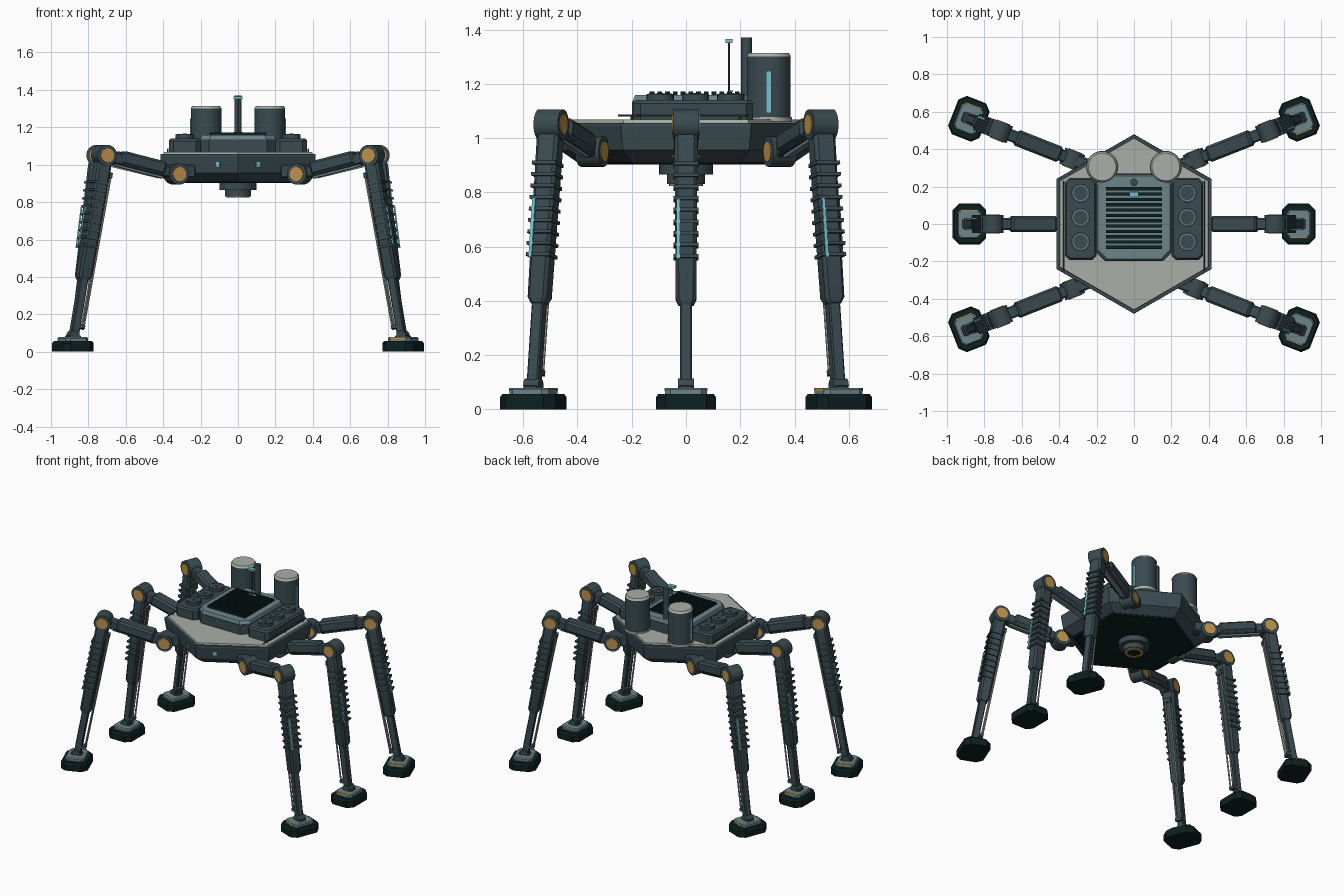
import bpy, bmesh, math
from mathutils import Matrix, Vector

if "Cube" in bpy.data.objects:
    bpy.data.objects.remove(bpy.data.objects["Cube"])

def mat(name, r, g, b):
    m = bpy.data.materials.new(name)
    m.diffuse_color = (r, g, b, 1)
    m.use_nodes = True
    m.node_tree.nodes["Principled BSDF"].inputs["Base Color"].default_value = m.diffuse_color
    return m

SLATE = mat("slate", .042, .070, .082)
BLACK = mat("near black", .004, .014, .015)
DECK = mat("pale deck grey", .40, .43, .39)
PANEL = mat("blue grey", .15, .23, .25)
GOLD = mat("gold", .52, .29, .07)
CYAN = mat("cyan", .18, .55, .62)
T = Matrix.Translation
I = Matrix.Identity(4)

def rz(a):
    return Matrix.Rotation(a, 4, 'Z')

def finish(bm, name, m, M=I):
    bmesh.ops.recalc_face_normals(bm, faces=bm.faces)
    me = bpy.data.meshes.new(name)
    bm.to_mesh(me)
    bm.free()
    me.transform(M)
    me.materials.append(m)
    for p in me.polygons:
        p.use_smooth = True
    me.set_sharp_from_angle(angle=math.radians(30))
    ob = bpy.data.objects.new(name, me)
    bpy.context.collection.objects.link(ob)
    return ob

def box(name, c, s, m, M=I, bev=0.0):
    bm = bmesh.new()
    bmesh.ops.create_cube(bm, size=1, matrix=Matrix.Diagonal((*s, 1)))
    if bev:
        bmesh.ops.bevel(bm, geom=bm.edges[:], offset=bev, segments=1, affect='EDGES')
    return finish(bm, name, m, M @ T(c))

def cyl(name, p0, p1, r, m, M=I, n=28, r2=None):
    p0, p1 = Vector(p0), Vector(p1)
    d = p1 - p0
    bm = bmesh.new()
    bmesh.ops.create_cone(bm, cap_ends=True, segments=n, radius1=r,
                          radius2=r if r2 is None else r2, depth=d.length)
    R = d.to_track_quat('Z', 'Y').to_matrix().to_4x4()
    return finish(bm, name, m, M @ T((p0 + p1) / 2) @ R)

def ring(name, c, r_in, r_out, h, m, n=28):
    bm = bmesh.new()
    prof = [(r_in, 0), (r_out, 0), (r_out, h), (r_in, h)]
    rows = [[bm.verts.new((r * math.cos(i * math.tau / n), r * math.sin(i * math.tau / n), z))
             for r, z in prof] for i in range(n)]
    for i in range(n):
        a, b = rows[i], rows[(i + 1) % n]
        for j in range(4):
            k = (j + 1) % 4
            bm.faces.new((a[j], b[j], b[k], a[k]))
    return finish(bm, name, m, T(c))

def loft(name, layers, m, M=I):
    """Stack of equal-sized outlines: (z, points)."""
    bm = bmesh.new()
    rows = [[bm.verts.new((x, y, z)) for x, y in pts] for z, pts in layers]
    n = len(rows[0])
    for a, b in zip(rows, rows[1:]):
        for i in range(n):
            bm.faces.new((a[i], a[(i + 1) % n], b[(i + 1) % n], b[i]))
    bm.faces.new(rows[0][::-1])
    bm.faces.new(rows[-1])
    return finish(bm, name, m, M)

def hexagon(r):
    return [(r * math.cos(math.radians(30 + 60 * i)), r * math.sin(math.radians(30 + 60 * i)))
            for i in range(6)]

def octo(w, d, c):
    x, y = w / 2, d / 2
    return [(x, c - y), (x, y - c), (x - c, y), (c - x, y),
            (-x, y - c), (-x, c - y), (c - x, -y), (x - c, -y)]

def beam_frame(p0, p1):
    """Frame at p0 with local z along the beam, local y sideways, local x outward."""
    z = (p1 - p0).normalized()
    y = Vector((0, 1, 0))
    x = y.cross(z).normalized()
    return T(p0) @ Matrix((x, y, z)).transposed().to_4x4()

# hull, underside plate and deck
loft("hull", [(.91, hexagon(.40)), (.955, hexagon(.465)), (1.045, hexagon(.48))], SLATE)
loft("belly_plate", [(.903, hexagon(.385)), (.911, hexagon(.398))], BLACK)
loft("deck_rim", [(1.045, hexagon(.48)), (1.056, hexagon(.478))], SLATE)
loft("deck", [(1.045, hexagon(.462)), (1.068, hexagon(.458))], DECK)

# belly sensor
cyl("sensor_base", (0, 0, .865), (0, 0, .91), .1, SLATE)
cyl("sensor_barrel", (0, 0, .83), (0, 0, .87), .07, SLATE)
ring("sensor_ring", (0, 0, .824), .042, .062, .008, GOLD)
cyl("sensor_lens", (0, 0, .826), (0, 0, .832), .04, BLACK)

# central vent housing
loft("vent_housing", [(1.065, octo(.40, .46, .05)), (1.14, octo(.40, .46, .05)),
                      (1.158, octo(.385, .445, .05))], PANEL, T((0, .035, 0)))
loft("vent_skirt", [(1.065, octo(.408, .468, .05)), (1.135, octo(.408, .468, .05))],
     SLATE, T((0, .035, 0)))
for i in range(12):
    box("vent_slat", (0, -.125 + i * .0285, 1.163), (.30, .0175, .018), BLACK)
box("vent_light", (0, .165, 1.172), (.05, .016, .006), CYAN)

for s in (-1, 1):
    # side modules with fans
    loft("side_module", [(1.065, octo(.17, .44, .025)), (1.128, octo(.17, .44, .025)),
                         (1.14, octo(.15, .42, .02))], SLATE, T((s * .285, .027, 0)))
    for y in (-.095, .035, .165):
        cyl("fan_housing", (s * .285, y, 1.138), (s * .285, y, 1.162), .05, SLATE)
        ring("fan_rim", (s * .285, y, 1.161), .038, .043, .004, PANEL)
        cyl("fan_hub", (s * .285, y, 1.160), (s * .285, y, 1.166), .012, SLATE, n=16)
    # deck rails
    cyl("deck_rail", (s * .375, -.25, 1.083), (s * .375, .23, 1.083), .004, SLATE, n=8)
    for y in (-.2, 0, .2):
        cyl("rail_post", (s * .375, y, 1.06), (s * .375, y, 1.083), .004, SLATE, n=8)
    # tanks
    x, y = s * .17, .305
    cyl("tank", (x, y, 1.075), (x, y, 1.302), .081, SLATE, n=32)
    cyl("tank_foot", (x, y, 1.06), (x, y, 1.078), .086, DECK, n=32)
    cyl("tank_cap", (x, y, 1.30), (x, y, 1.314), .083, DECK, n=32, r2=.074)
    box("tank_gauge", (x + s * .082, y, 1.17), (.009, .02, .155), CYAN)
    # bow lights
    box("bow_light", (s * .105, -.412, 1.0), (.02, .012, .03), CYAN,
        T((s * .105, -.412, 0)) @ rz(s * math.pi / 6) @ T((-s * .105, .412, 0)))

# mast and antenna
cyl("mast", (0, .223, 1.06), (0, .223, 1.37), .02, SLATE, n=20)
cyl("antenna_rod", (0, .158, 1.15), (0, .158, 1.352), .004, SLATE, n=8)
box("antenna_head", (0, .158, 1.358), (.05, .026, .015), CYAN)

def joint(name, p, r, half, M):
    a, b = p - Vector((0, half, 0)), p + Vector((0, half, 0))
    cyl(name, a, b, r, SLATE, M)
    e = Vector((0, .004, 0))
    cyl(name + "_cap", a - e, b + e, r * .68, GOLD, M, n=20)

def leg(hip_xy, angle, knee_x, foot_x):
    M = T((*hip_xy, 0)) @ rz(angle)
    hip, knee = Vector((0, 0, .95)), Vector((knee_x, 0, 1.05))
    ankle = Vector((foot_x - .005, 0, .085))
    joint("hip_joint", hip, .056, .046, M)
    joint("knee_joint", knee, .056, .048, M)
    box("hip_mount", (-.05, 0, .965), (.10, .07, .07), SLATE, M, .008)
    # thigh
    F = M @ beam_frame(hip, knee)
    L = (knee - hip).length
    box("thigh", (0, 0, L / 2), (.062, .065, L), SLATE, F, .008)
    box("thigh_armour", (-.012, 0, L * .48), (.072, .088, L * .60), SLATE, F, .012)
    box("thigh_rail", (.036, 0, L * .5), (.012, .03, L * .66), PANEL, F)
    # shin; local x points inward to the hull side when negative
    F = M @ beam_frame(knee, ankle)
    L = (ankle - knee).length
    out = -1 if (beam_frame(knee, ankle).to_3x3() @ Vector((1, 0, 0))).x < 0 else 1
    loft("upper_shin", [(.03, octo(.07, .08, .01)), (.06, octo(.08, .085, .012)),
                        (.65, octo(.074, .076, .012)), (.672, octo(.055, .055, .01))], SLATE, F)
    box("lower_shin", (0, 0, (.66 + L) / 2), (.045, .045, L - .64), SLATE, F, .005)
    for i in range(9):
        box("shin_rib", (out * .008, 0, .15 + i * .043), (.082, .094, .013), SLATE, F)
    box("shin_light", (out * .047, -.029, .395), (.009, .012, .22), CYAN, F)
    # twin piston rods on the inner side
    for y in (-.015, .015):
        cyl("piston_rod", (-out * .052, y, .11), (-out * .042, y, .93), .0055, DECK, F, n=8)
    box("piston_clamp", (-out * .04, 0, .10), (.035, .05, .03), SLATE, F)
    box("piston_foot", (-out * .03, 0, .925), (.035, .045, .02), SLATE, F)
    # foot
    G = M @ T((foot_x, 0, 0))
    loft("foot_pad", [(0, octo(.18, .22, .035)), (.045, octo(.18, .22, .035)),
                      (.057, octo(.165, .205, .033))], BLACK, G)
    loft("foot_plate", [(.055, octo(.13, .155, .02)), (.072, octo(.13, .155, .02)),
                        (.079, octo(.118, .142, .018))], PANEL, G)
    box("foot_trim", (0, -.0745, .073), (.095, .008, .011), GOLD, G)
    joint_y = .03
    cyl("ankle", (0, -joint_y, .088), (0, joint_y, .088), .026, SLATE, G, n=20)
    box("ankle_base", (0, 0, .08), (.075, .05, .015), SLATE, G, .004)

A = math.radians(21.5)
# two middle legs and four corner legs
for s in (-1, 1):
    base = 0 if s > 0 else math.pi
    leg((s * .345, 0), base, .41, .535)
    for t in (-1, 1):
        leg((s * .33, t * .345), base + s * t * A, .415, .594)
